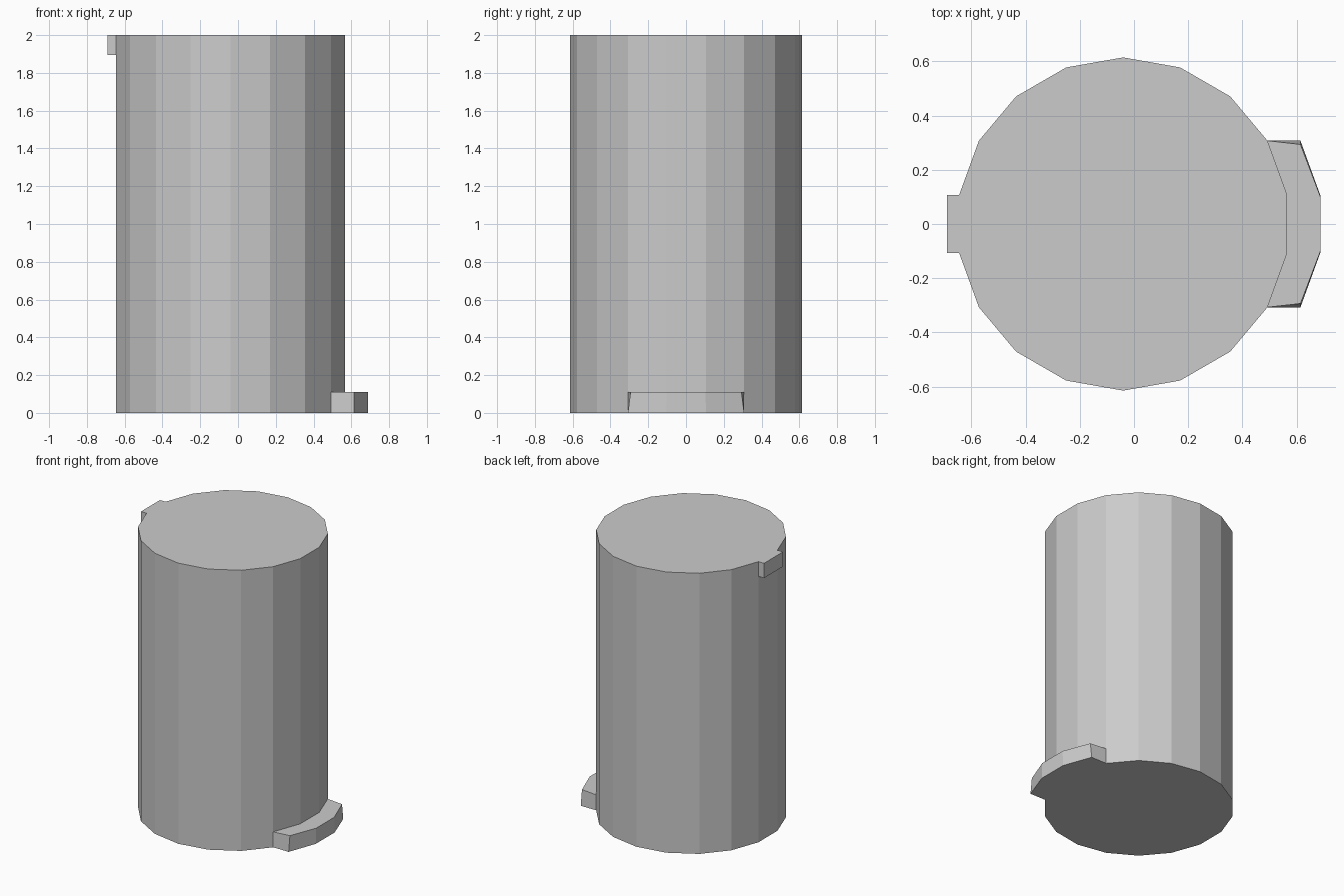
import bpy, bmesh, math

if "Cube" in bpy.data.objects:
    bpy.data.objects.remove(bpy.data.objects["Cube"])

grey = bpy.data.materials.new("plain grey")
grey.diffuse_color = (0.6, 0.6, 0.6, 1)
grey.use_nodes = True
grey.node_tree.nodes["Principled BSDF"].inputs["Base Color"].default_value = grey.diffuse_color

CX, R, H = -0.04, 0.615, 2.0


def prism(name, bottom, top, z0, z1):
    """Closed flat-shaded solid between two matching outlines."""
    bm = bmesh.new()
    lo = [bm.verts.new((x, y, z0)) for x, y in bottom]
    hi = [bm.verts.new((x, y, z1)) for x, y in top]
    n = len(lo)
    bm.faces.new(lo[::-1])
    bm.faces.new(hi)
    for i in range(n):
        j = (i + 1) % n
        bm.faces.new((lo[i], lo[j], hi[j], hi[i]))
    bmesh.ops.recalc_face_normals(bm, faces=bm.faces)
    me = bpy.data.meshes.new(name)
    bm.to_mesh(me)
    bm.free()
    me.materials.append(grey)
    ob = bpy.data.objects.new(name, me)
    bpy.context.collection.objects.link(ob)
    return ob


def rim(deg):
    a = math.radians(deg)
    return (CX + R * math.cos(a), R * math.sin(a))


# 18-sided body
body = [rim(10 + 20 * i) for i in range(18)]
prism("body", body, body, 0, H)

# curved pedal at the foot, hugging three facets, slightly tapered at the top
inner = [rim(a) for a in (30, 10, -10, -30)]
outer_low = [(x + 0.122, y) for x, y in inner[::-1]]
outer_high = [(x + 0.122, y * 0.955) for x, y in inner[::-1]]
prism("foot_pedal", inner + outer_low, inner + outer_high, 0, 0.11)

# small hinge block at the top of the opposite side
hx, hy = rim(170)
block = [(hx, hy), (-0.69, hy), (-0.69, -hy), (hx, -hy)]
prism("hinge_block", block, block, 1.895, H)
